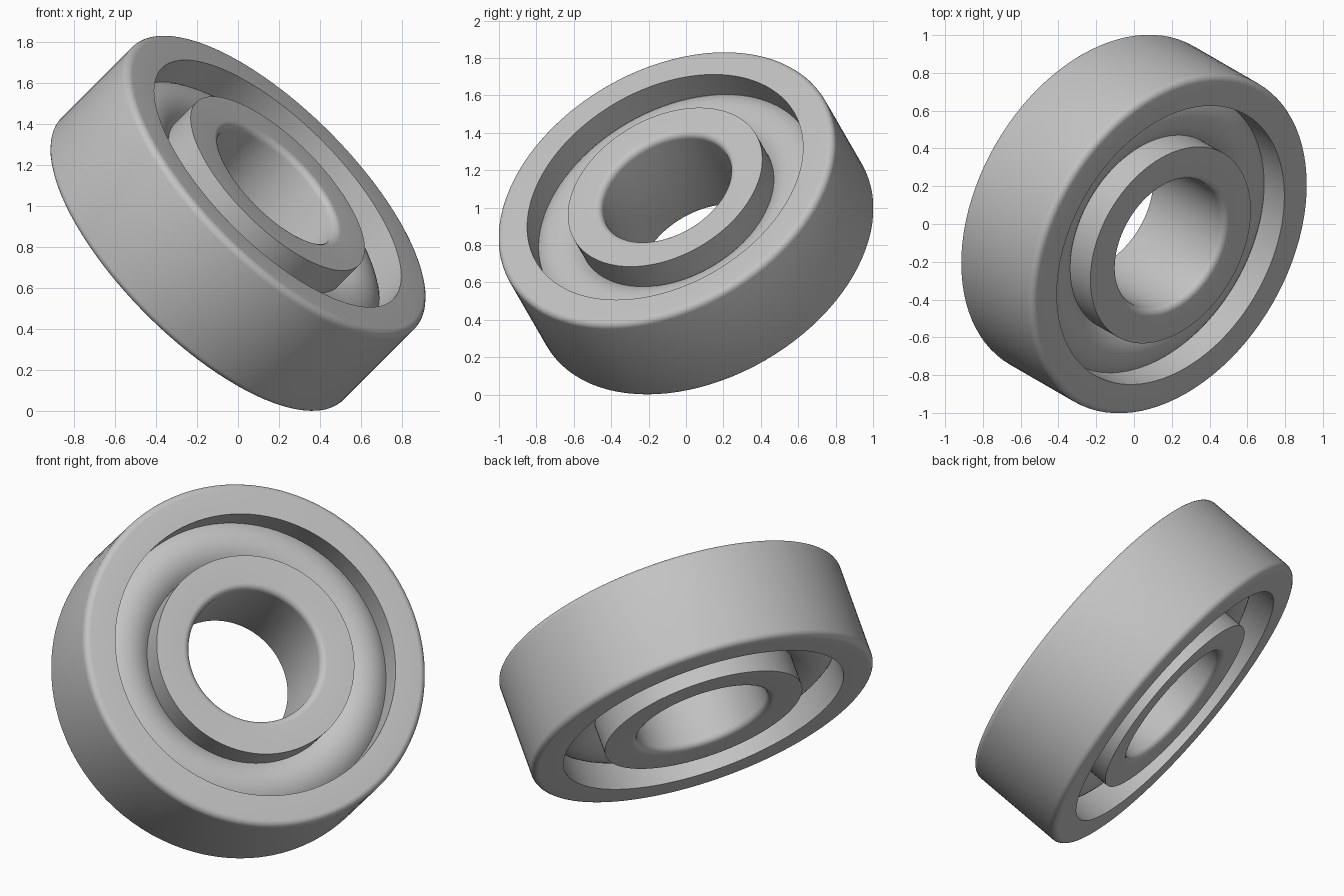
import bpy, bmesh, math
from mathutils import Vector, Matrix

cube = bpy.data.objects.get("Cube")
if cube:
    bpy.data.objects.remove(cube, do_unlink=True)

STEPS = 96
R_OUT, R_BORE, HALF, FILLET = 0.973, 0.372, 0.296, 0.036
R_LAND_OUT, R_LAND_IN, R_TUBE = 0.797, 0.562, 0.177

steel = bpy.data.materials.new("brushed steel grey")
steel.use_nodes = True
GREY = (0.55, 0.55, 0.55, 1)
steel.diffuse_color = GREY
steel.node_tree.nodes["Principled BSDF"].inputs["Base Color"].default_value = GREY

# The bearing leans: its axle points up, forward and to its left
axis = Vector((1, -1 / math.sqrt(3), 1)).normalized()
tilt = axis.to_track_quat('Z', 'Y').to_matrix().to_4x4()
placement = Matrix.Translation((0, 0, 0.916)) @ tilt


def arc(cr, cz, radius, start, end, n):
    """Points on a circular arc in the (radius, height) plane, in degrees."""
    out = []
    for i in range(n + 1):
        a = math.radians(start + (end - start) * i / n)
        out.append((cr + radius * math.cos(a), cz + radius * math.sin(a)))
    return out


def lathe(name, profile):
    """Revolve a closed (radius, height) profile about the axle."""
    bm = bmesh.new()
    rings = []
    for s in range(STEPS):
        a = 2 * math.pi * s / STEPS
        rings.append([bm.verts.new((r * math.cos(a), r * math.sin(a), z))
                      for r, z in profile])
    n = len(profile)
    for s in range(STEPS):
        here, there = rings[s], rings[(s + 1) % STEPS]
        for i in range(n):
            j = (i + 1) % n
            bm.faces.new((here[i], there[i], there[j], here[j]))
    bmesh.ops.recalc_face_normals(bm, faces=bm.faces)
    mesh = bpy.data.meshes.new(name)
    bm.to_mesh(mesh)
    bm.free()
    mesh.materials.append(steel)
    obj = bpy.data.objects.new(name, mesh)
    obj.matrix_world = placement
    bpy.context.collection.objects.link(obj)
    bpy.ops.object.select_all(action='DESELECT')
    obj.select_set(True)
    bpy.context.view_layer.objects.active = obj
    bpy.ops.object.shade_smooth_by_angle(angle=math.radians(30))
    return obj


# Outer ring: rounded outside corners, sharp inside corners
c, h = R_OUT - FILLET, HALF - FILLET
lathe("outer_ring", [(R_LAND_OUT, -HALF)] + arc(c, -h, FILLET, -90, 0, 6)
      + arc(c, h, FILLET, 0, 90, 6) + [(R_LAND_OUT, HALF)])

# Inner ring: rounded bore corners, sharp outside corners
c = R_BORE + FILLET
lathe("inner_ring", [(R_LAND_IN, HALF)] + arc(c, h, FILLET, 90, 180, 6)
      + arc(c, -h, FILLET, 180, 270, 6) + [(R_LAND_IN, -HALF)])

# Rolling track: rounded band filling the gap between the rings
mid = (R_LAND_OUT + R_LAND_IN) / 2
edge = math.degrees(math.acos((R_LAND_OUT - mid) / R_TUBE))
lathe("rolling_track", arc(mid, 0, R_TUBE, edge, 180 - edge, 12)
      + arc(mid, 0, R_TUBE, 180 + edge, 360 - edge, 12))
